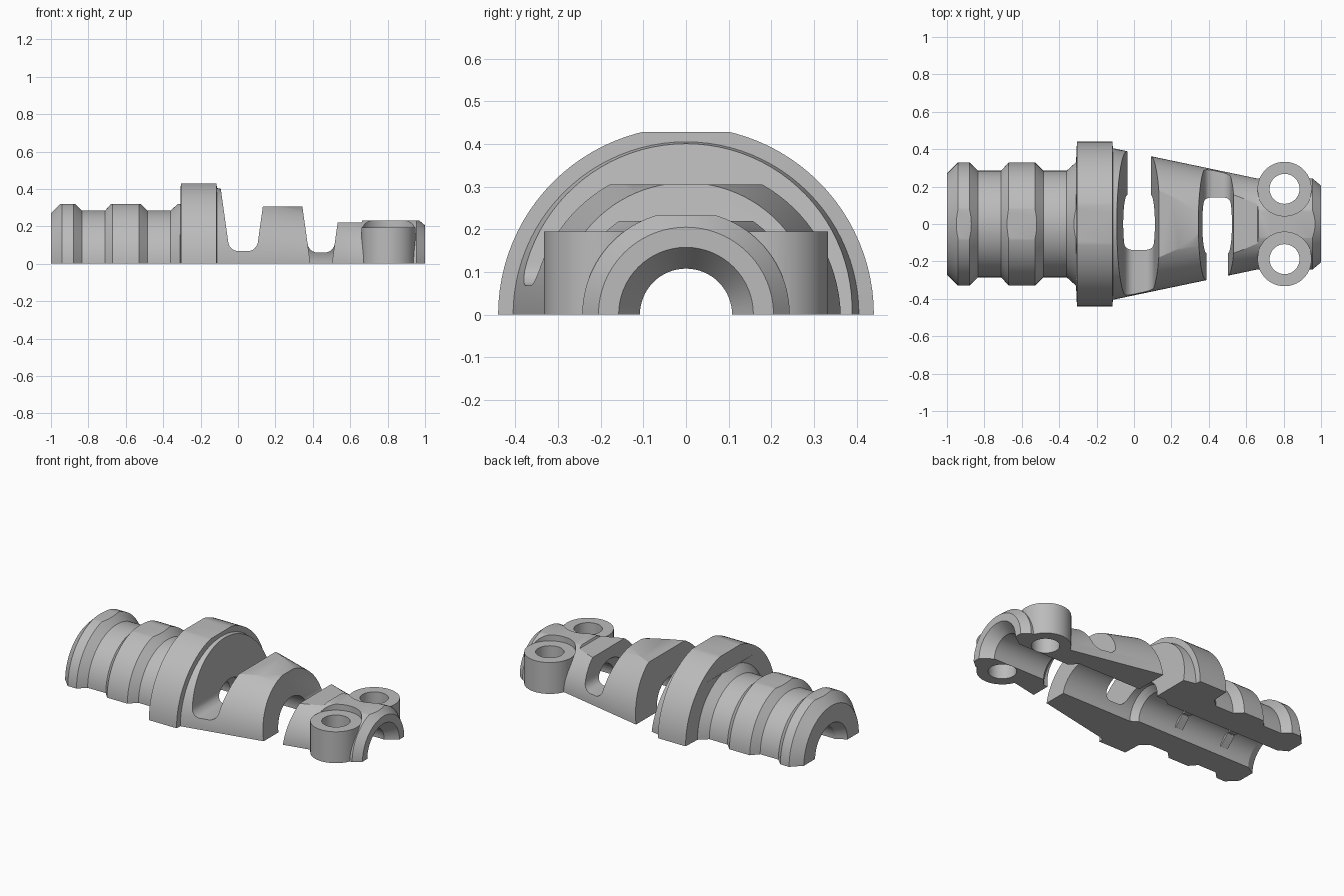
import bpy, bmesh, math
from mathutils import Vector, Matrix

cube = bpy.data.objects.get("Cube")
if cube:
    bpy.data.objects.remove(cube, do_unlink=True)

GREY = (0.5, 0.5, 0.5, 1)
mat = bpy.data.materials.new("moulded grey")
mat.use_nodes = True
mat.diffuse_color = GREY
mat.node_tree.nodes["Principled BSDF"].inputs["Base Color"].default_value = GREY


def make(name, bm):
    bmesh.ops.recalc_face_normals(bm, faces=bm.faces[:])
    me = bpy.data.meshes.new(name)
    bm.to_mesh(me)
    bm.free()
    me.materials.append(mat)
    ob = bpy.data.objects.new(name, me)
    bpy.context.collection.objects.link(ob)
    return ob


def revolve(name, profile, n=96):
    """Closed solid turned around the x axis from (x, radius) points."""
    bm = bmesh.new()
    rings = []
    for x, r in profile:
        rings.append([bm.verts.new((x, r * math.cos(i * math.tau / n),
                                    r * math.sin(i * math.tau / n))) for i in range(n)])
    for a, b in zip(rings, rings[1:]):
        for i in range(n):
            j = (i + 1) % n
            bm.faces.new((a[i], a[j], b[j], b[i]))
    bm.faces.new(rings[0])
    bm.faces.new(rings[-1])
    return make(name, bm)


def prism(name, pts, y0, y1):
    """Side outline of (x, z) points extruded along y."""
    bm = bmesh.new()
    f = bm.faces.new([bm.verts.new((x, y0, z)) for x, z in pts])
    ext = bmesh.ops.extrude_face_region(bm, geom=[f])["geom"]
    bmesh.ops.translate(bm, vec=(0, y1 - y0, 0),
                        verts=[v for v in ext if isinstance(v, bmesh.types.BMVert)])
    return make(name, bm)


def cylinder(name, x, y, r, z0, z1):
    bm = bmesh.new()
    bmesh.ops.create_cone(bm, cap_ends=True, segments=64, radius1=r, radius2=r,
                          depth=z1 - z0, matrix=Matrix.Translation((x, y, (z0 + z1) / 2)))
    return make(name, bm)


def combine(tool, operation="DIFFERENCE"):
    """Apply a boolean to the body and discard the tool."""
    tool.hide_render = True
    mod = body.modifiers.new("cut", "BOOLEAN")
    mod.operation, mod.object, mod.solver = operation, tool, "EXACT"
    bpy.ops.object.select_all(action="DESELECT")
    body.select_set(True)
    bpy.context.view_layer.objects.active = body
    bpy.ops.object.modifier_apply(modifier=mod.name)
    bpy.data.objects.remove(tool, do_unlink=True)


# Ribbed sleeve, flange, tapered tail and end collar
body = revolve("cable_clamp_half", [
    (-1, .27), (-.94, .33), (-.88, .33), (-.835, .285), (-.71, .285),
    (-.67, .33), (-.53, .33), (-.485, .285), (-.36, .285), (-.31, .33),
    (-.305, .44), (-.115, .44), (-.113, .405), (.66, .243), (.955, .243), (1, .205)])

# Flats along the crown
combine(prism("crown_flats", [
    (-1.1, .32), (-.307, .32), (-.307, .428), (-.02, .428), (.03, .305),
    (.43, .305), (.44, .22), (.66, .22), (.665, .232), (1.1, .232),
    (1.1, .7), (-1.1, .7)], -.6, .6))

# Screw bosses with head clearance
BOSS_X, BOSS_Y, BOSS_Z = .805, .188, .195
for s in (-1, 1):
    combine(cylinder("head_clearance", BOSS_X, s * BOSS_Y, .145, BOSS_Z, .6))
for s in (-1, 1):
    combine(cylinder("screw_boss", BOSS_X, s * BOSS_Y, .1445, -.2, BOSS_Z), "UNION")

# Stepped bore, flared at both ends
combine(revolve("bore", [
    (-1.01, .165), (-.94, .125), (-.14, .125), (-.1, .155),
    (.53, .155), (.57, .108), (.93, .108), (1.01, .165)], 64))

for s in (-1, 1):
    combine(cylinder("screw_hole", BOSS_X, s * BOSS_Y, .08, -.4, .6))


# Flexing slots: open to the parting face on one side, floored on the other
def slot(x0, x1, floor, open_side):
    t, top, r = .14, .6, .045
    left = lambda z: x0 - t * z
    right = lambda z: x1 + t * z
    through = [(left(top), top), (left(-.2), -.2), (right(-.2), -.2), (right(top), top)]
    arc = [(r * (1 - math.cos(a)), r * (1 - math.sin(a)))
           for a in (i * math.pi / 12 for i in range(7))]
    pocket = [(left(top), top)]
    pocket += [(left(floor + h) + d, floor + h) for d, h in arc]
    pocket += [(right(floor + h) - d, floor + h) for d, h in reversed(arc)]
    pocket += [(right(top), top)]
    s = open_side
    combine(prism("slot_through", through, 0, s * .7))
    combine(prism("slot_pocket", pocket, s * .02, -s * .7))


slot(-.036, .09, .068, 1)
slot(.387, .502, .06, -1)

# Grip nubs inside the sleeve
for x in (-.75, -.42):
    for deg in (45, 90, 135):
        bm = bmesh.new()
        bmesh.ops.create_cube(bm, size=1, matrix=Matrix.Rotation(math.radians(deg - 90), 4, "X")
                              @ Matrix.Translation((x, 0, .135))
                              @ Matrix.Diagonal((.05, .085, .05, 1)))
        combine(make("grip_nub", bm), "UNION")

# Parting face
combine(prism("parting_cut", [(-1.2, -.8), (1.2, -.8), (1.2, 0), (-1.2, 0)], -.8, .8))

bpy.ops.object.select_all(action="DESELECT")
body.select_set(True)
bpy.context.view_layer.objects.active = body
bpy.ops.object.shade_smooth_by_angle(angle=math.radians(25))
